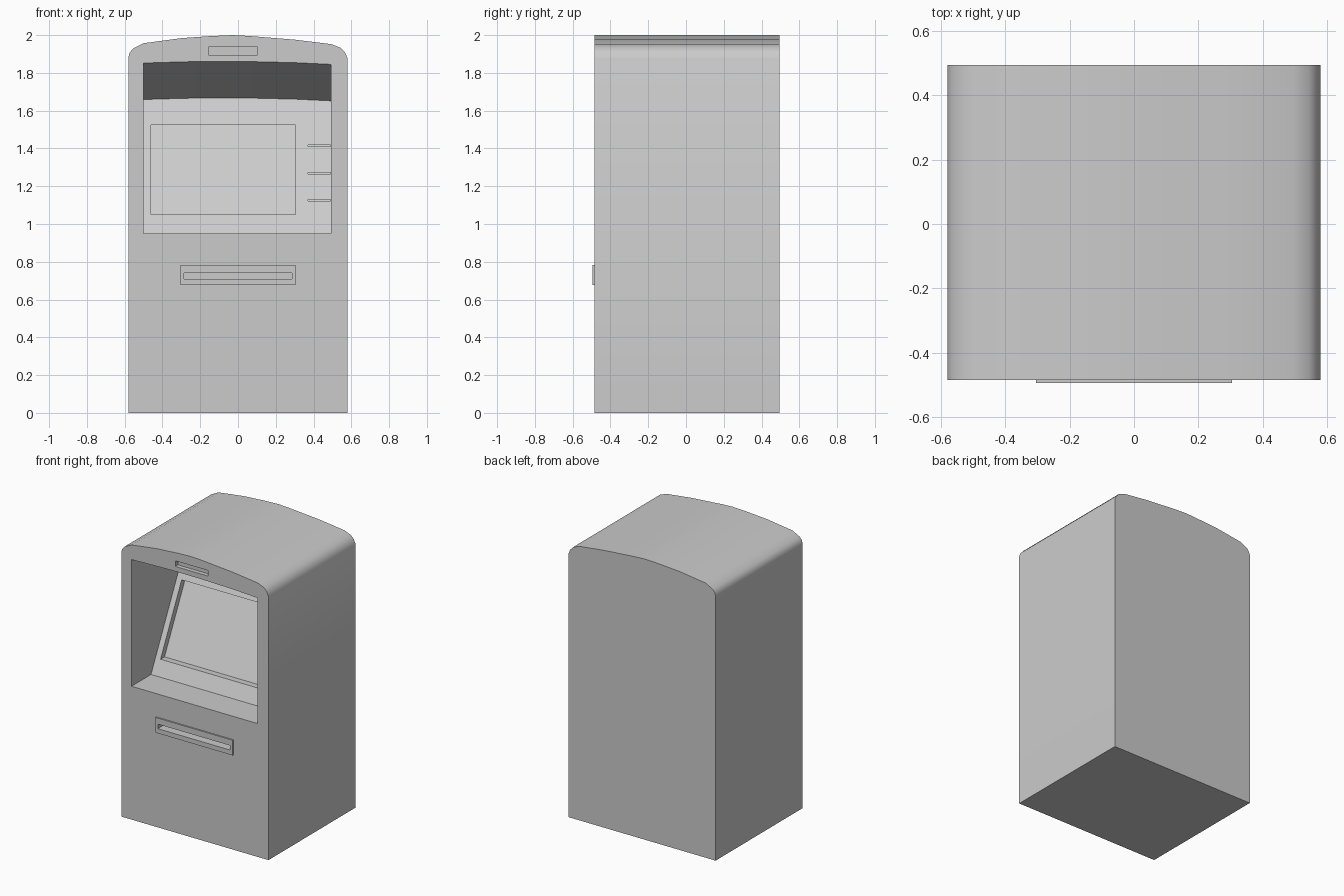
import bpy, bmesh, math

if "Cube" in bpy.data.objects:
    bpy.data.objects.remove(bpy.data.objects["Cube"])

FRONT, BACK = -0.485, 0.495


def loft(name, loop_a, loop_b):
    """Closed solid between two matching loops of 3D points."""
    bm = bmesh.new()
    a = [bm.verts.new(p) for p in loop_a]
    b = [bm.verts.new(p) for p in loop_b]
    n = len(a)
    bm.faces.new(a)
    bm.faces.new(b[::-1])
    for i in range(n):
        j = (i + 1) % n
        bm.faces.new((a[i], b[i], b[j], a[j]))
    bmesh.ops.recalc_face_normals(bm, faces=bm.faces[:])
    mesh = bpy.data.meshes.new(name)
    bm.to_mesh(mesh)
    bm.free()
    ob = bpy.data.objects.new(name, mesh)
    bpy.context.collection.objects.link(ob)
    return ob


def rect(x0, x1, z0, z1, y):
    """Rectangle loop; y is a function of height."""
    return [(x, y(z), z) for x, z in ((x0, z0), (x1, z0), (x1, z1), (x0, z1))]


def block(name, x0, x1, z0, z1, ya, yb):
    return loft(name, rect(x0, x1, z0, z1, ya), rect(x0, x1, z0, z1, yb))


def at(y):
    return lambda z: y


def panel_y(z, depth=0.0):
    """Leaning screen panel: depth in y at a given height."""
    return -0.265 + 0.5 * (z - 0.95) + depth


def cut(target, cutter, keep=False):
    mod = target.modifiers.new("cut", 'BOOLEAN')
    mod.operation = 'DIFFERENCE'
    mod.solver = 'EXACT'
    mod.object = cutter
    bpy.context.view_layer.objects.active = target
    bpy.ops.object.modifier_apply(modifier=mod.name)
    if not keep:
        bpy.data.objects.remove(cutter)


# Cabinet with arched top
outline = [(-0.58, 0), (0.58, 0), (0.58, 1.878), (0.567, 1.908), (0.545, 1.932),
           (0.495, 1.952), (0.3, 1.976), (0.05, 1.996), (-0.03, 2.0),
           (-0.14, 1.995), (-0.3, 1.984), (-0.5, 1.957), (-0.557, 1.928),
           (-0.573, 1.908), (-0.58, 1.885)]
cabinet = loft("cabinet", [(x, FRONT, z) for x, z in outline],
               [(x, BACK, z) for x, z in outline])

# Screen alcove: flat shelf, leaning panel, sloping arched ceiling
arch = [(0.492, 1.845), (0.3, 1.854), (0.05, 1.86), (-0.15, 1.861),
        (-0.3, 1.858), (-0.5, 1.852)]
ext = 0.05
near = [(-0.5, FRONT - ext, 0.95), (0.492, FRONT - ext, 0.95)]
near += [(x, FRONT - ext, z + ext * 0.34) for x, z in arch]
far = [(-0.5, panel_y(0.95), 0.95), (0.492, panel_y(0.95), 0.95)]
far += [(x, panel_y(z - 0.193), z - 0.193) for x, z in arch]
cut(cabinet, loft("alcove_cutter", near, far))

# Sunken screen
cut(cabinet, block("screen_cutter", -0.46, 0.305, 1.05, 1.525, at(-0.4),
                   lambda z: panel_y(z, 0.045)))

# Thin grooves beside the screen
for z in (1.125, 1.268, 1.415):
    cut(cabinet, block("groove_cutter", 0.37, 0.49, z - 0.004, z + 0.004,
                       at(-0.4), lambda h: panel_y(h, 0.03)))

# Lamp recess above the alcove
cut(cabinet, block("lamp_cutter", -0.155, 0.102, 1.896, 1.936,
                   at(-0.6), at(FRONT + 0.03)))

# Raised cash frame with a slot cut through it into the cabinet
frame = block("cash_frame", -0.305, 0.305, 0.676, 0.784, at(-0.495), at(-0.48))
slot = block("slot_cutter", -0.285, 0.285, 0.709, 0.741, at(-0.6), at(-0.40))
cut(frame, slot, keep=True)
cut(cabinet, slot)

# Smooth the arched top, keep the corners crisp
bpy.ops.object.select_all(action='DESELECT')
cabinet.select_set(True)
bpy.context.view_layer.objects.active = cabinet
bpy.ops.object.shade_smooth_by_angle(angle=math.radians(35))
